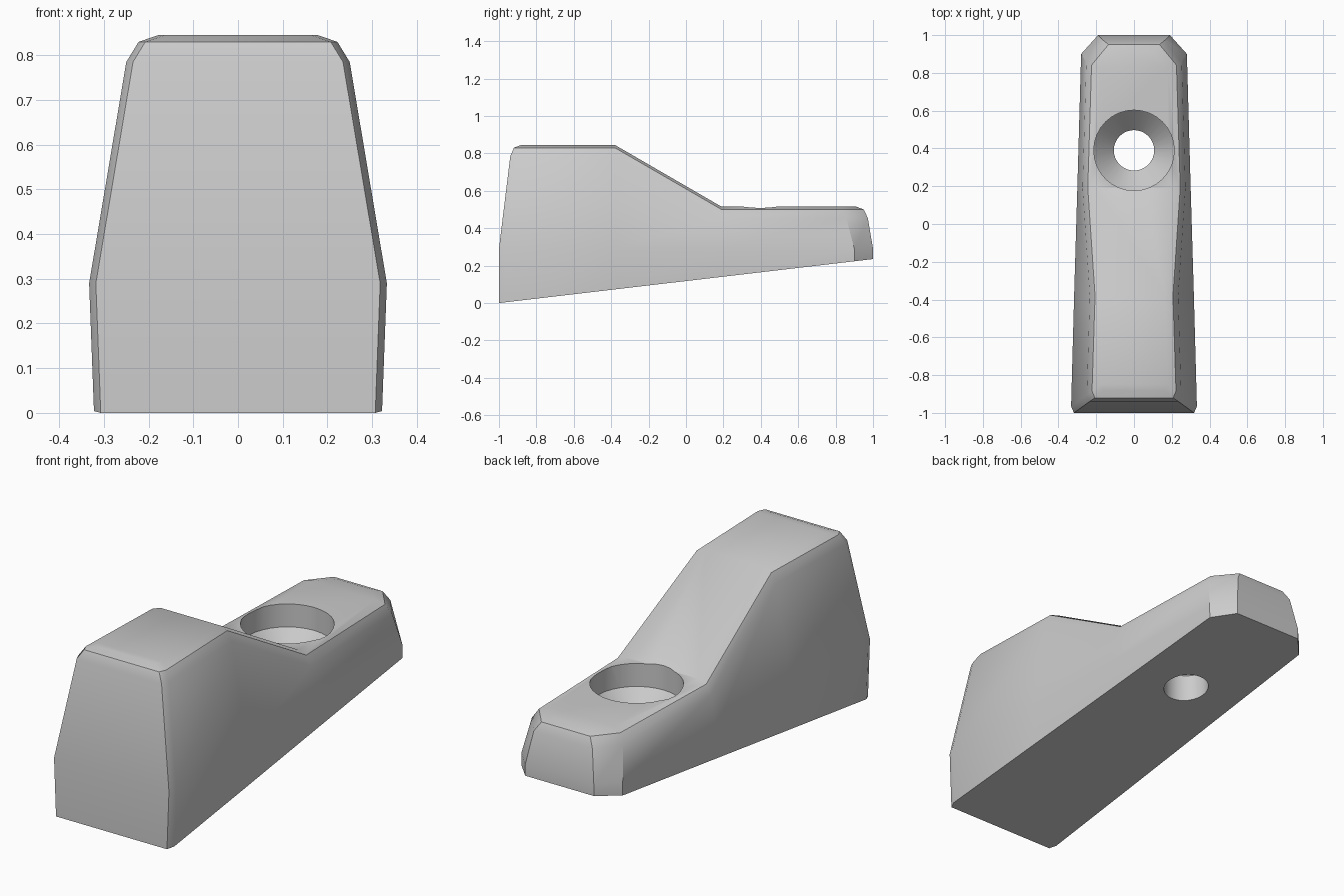
import bpy, bmesh, math

if "Cube" in bpy.data.objects:
    bpy.data.objects.remove(bpy.data.objects["Cube"])

grey = bpy.data.materials.new("plain grey")
grey.use_nodes = True
grey.diffuse_color = (0.6, 0.6, 0.6, 1)
grey.node_tree.nodes["Principled BSDF"].inputs["Base Color"].default_value = (0.6, 0.6, 0.6, 1)


def make_object(name, bm):
    bmesh.ops.recalc_face_normals(bm, faces=bm.faces)
    mesh = bpy.data.meshes.new(name)
    bm.to_mesh(mesh)
    bm.free()
    mesh.materials.append(grey)
    obj = bpy.data.objects.new(name, mesh)
    bpy.context.collection.objects.link(obj)
    return obj


# Outline stations from front to back:
# half width, y, top height, y draft per unit height, y rim direction
STATIONS = [
    (0.318, -1.0, 0.845, 0.122, 1),
    (0.333, -0.965, 0.845, 0.122, 1),
    (0.317, -0.38, 0.845, 0, 0),
    (0.300, 0.19, 0.515, 0, 0),
    (0.280, 0.90, 0.515, -0.26, -0.3),
    (0.190, 1.0, 0.515, -0.17, -1),
]
WIDEST = 0.29
SIDE_DRAFT = 0.168
RIM = [(0.06, 0, 0), (0.015, 0.02, 0.014), (0, 0.062, 0.05)]  # drop, x inset, y inset


def mirrored_ring(bm, half):
    """Closed loop: right side front to back, then left side back to front."""
    points = half + [(-x, y, z) for x, y, z in reversed(half)]
    return [bm.verts.new(p) for p in points]


def cap(bm, ring):
    n = len(ring)
    for i in range(n // 2 - 1):
        bm.faces.new((ring[i], ring[i + 1], ring[n - 2 - i], ring[n - 1 - i]))


def bridge(bm, low, high):
    n = len(low)
    for i in range(n):
        j = (i + 1) % n
        bm.faces.new((low[i], low[j], high[j], high[i]))


# Drafted body with a sloping base and a rounded top rim
bm = bmesh.new()
rings = [
    mirrored_ring(bm, [(x - 0.011 * (1 - y) / 2, y, 0.1175 * (y + 1)) for x, y, *_ in STATIONS]),
    mirrored_ring(bm, [(x, y, WIDEST) for x, y, *_ in STATIONS]),
]
for drop, inset_x, inset_y in RIM:
    half = []
    for x, y, top, draft, rim in STATIONS:
        rise = top - drop - WIDEST
        half.append((x - SIDE_DRAFT * rise - inset_x, y + draft * rise + rim * inset_y, top - drop))
    rings.append(mirrored_ring(bm, half))
for low, high in zip(rings, rings[1:]):
    bridge(bm, low, high)
cap(bm, rings[0])
cap(bm, rings[-1])
body = make_object("clamp_body", bm)

# Bolt hole: wide bore, cone seat and narrow through hole
bm = bmesh.new()
SIDES = 32
loops = []
for radius, z in [(0.107, -0.1), (0.107, 0.29), (0.213, 0.40), (0.213, 1.0)]:
    angles = [math.tau * i / SIDES for i in range(SIDES)]
    loops.append([bm.verts.new((radius * math.cos(a), 0.39 + radius * math.sin(a), z)) for a in angles])
for low, high in zip(loops, loops[1:]):
    bridge(bm, low, high)
bm.faces.new(loops[0])
bm.faces.new(loops[-1])
cutter = make_object("hole_cutter", bm)
cutter.hide_render = True

# Cut the hole, then discard the cutter
bpy.context.view_layer.objects.active = body
body.select_set(True)
cut = body.modifiers.new("bolt_hole", "BOOLEAN")
cut.operation = "DIFFERENCE"
cut.solver = "EXACT"
cut.object = cutter
bpy.ops.object.modifier_apply(modifier=cut.name)
bpy.data.objects.remove(cutter)
bpy.ops.object.shade_smooth_by_angle(angle=math.radians(32))
